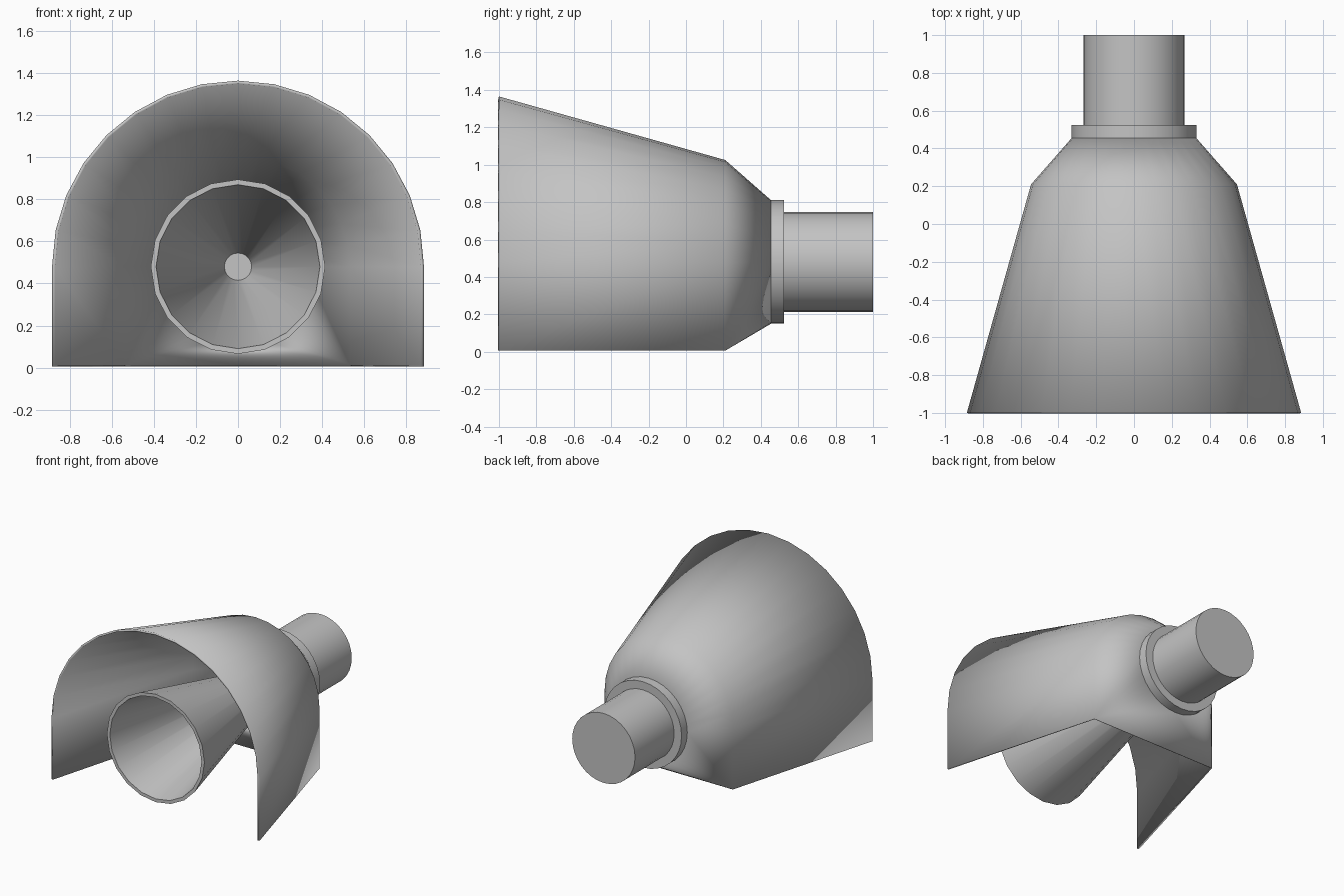
import bpy, bmesh, math

if "Cube" in bpy.data.objects:
    bpy.data.objects.remove(bpy.data.objects["Cube"])

CZ = 0.48          # height of the shared axis
FLOOR = 0.006      # lower edge of the hood walls
N = 32             # segments of a full circle

grey = bpy.data.materials.new("plain grey")
grey.diffuse_color = (0.55, 0.55, 0.55, 1)
grey.use_nodes = True
grey.node_tree.nodes["Principled BSDF"].inputs["Base Color"].default_value = grey.diffuse_color


def finish(bm, name, angle=30):
    mesh = bpy.data.meshes.new(name)
    bm.to_mesh(mesh)
    bm.free()
    ob = bpy.data.objects.new(name, mesh)
    bpy.context.collection.objects.link(ob)
    mesh.materials.append(grey)
    bpy.ops.object.select_all(action='DESELECT')
    ob.select_set(True)
    bpy.context.view_layer.objects.active = ob
    bpy.ops.object.shade_smooth_by_angle(angle=math.radians(angle))
    return ob


def lathe(name, profile, sides):
    """Spin (y, radius) points round the horizontal axis; radius 0 closes the end."""
    bm = bmesh.new()
    rings = []
    for y, r in profile:
        if r == 0:
            rings.append([bm.verts.new((0, y, CZ))] * sides)
        else:
            rings.append([bm.verts.new((r * math.sin(2 * math.pi * k / sides), y,
                                        CZ + r * math.cos(2 * math.pi * k / sides)))
                          for k in range(sides)])
    for a, b in zip(rings, rings[1:]):
        for k in range(sides):
            j = (k + 1) % sides
            bm.faces.new(list(dict.fromkeys((a[k], b[k], b[j], a[j]))))
    bmesh.ops.recalc_face_normals(bm, faces=bm.faces[:])
    return finish(bm, name)


# Hood: two arches lofted together, then narrowed to the round collar
bm = bmesh.new()


def arch(y, r):
    pts = [(r, FLOOR)]
    pts += [(r * math.cos(math.pi * k / 16), CZ + r * math.sin(math.pi * k / 16))
            for k in range(17)]
    pts += [(-r, FLOOR)]
    return [bm.verts.new((x, y, z)) for x, z in pts]


front, back = arch(-1, 0.885), arch(0.21, 0.545)
circle = [bm.verts.new((0.33 * math.cos(2 * math.pi * k / N), 0.455,
                        CZ + 0.33 * math.sin(2 * math.pi * k / N))) for k in range(N)]
for i in range(18):
    bm.faces.new((front[i], back[i], back[i + 1], front[i + 1]))
for k in range(16):
    bm.faces.new((back[k + 1], circle[k], circle[k + 1], back[k + 2]))
right, left = back[0], back[-1]
bm.faces.new((right, circle[0], back[1]))
bm.faces.new((left, back[-2], circle[16]))
for k in range(8):                       # corner fans and sloping floor
    bm.faces.new((right, circle[24 + k], circle[(25 + k) % N]))
    bm.faces.new((left, circle[16 + k], circle[17 + k]))
bm.faces.new((left, circle[24], right))
hood = finish(bm, "hood")
shell = hood.modifiers.new("thickness", 'SOLIDIFY')
shell.thickness = 0.015
shell.offset = -1

# Horn inside the hood, hollow and open to the front
lathe("inner_horn", [(0.45, 0), (0.45, 0.08), (-1, 0.415), (-1, 0.39),
                     (0.43, 0.065), (0.43, 0)], 20)

# Collar and rear pipe
lathe("collar", [(0.453, 0), (0.453, 0.33), (0.525, 0.33), (0.525, 0)], N)
lathe("rear_pipe", [(0.5, 0), (0.5, 0.267), (1, 0.267), (1, 0)], N)
